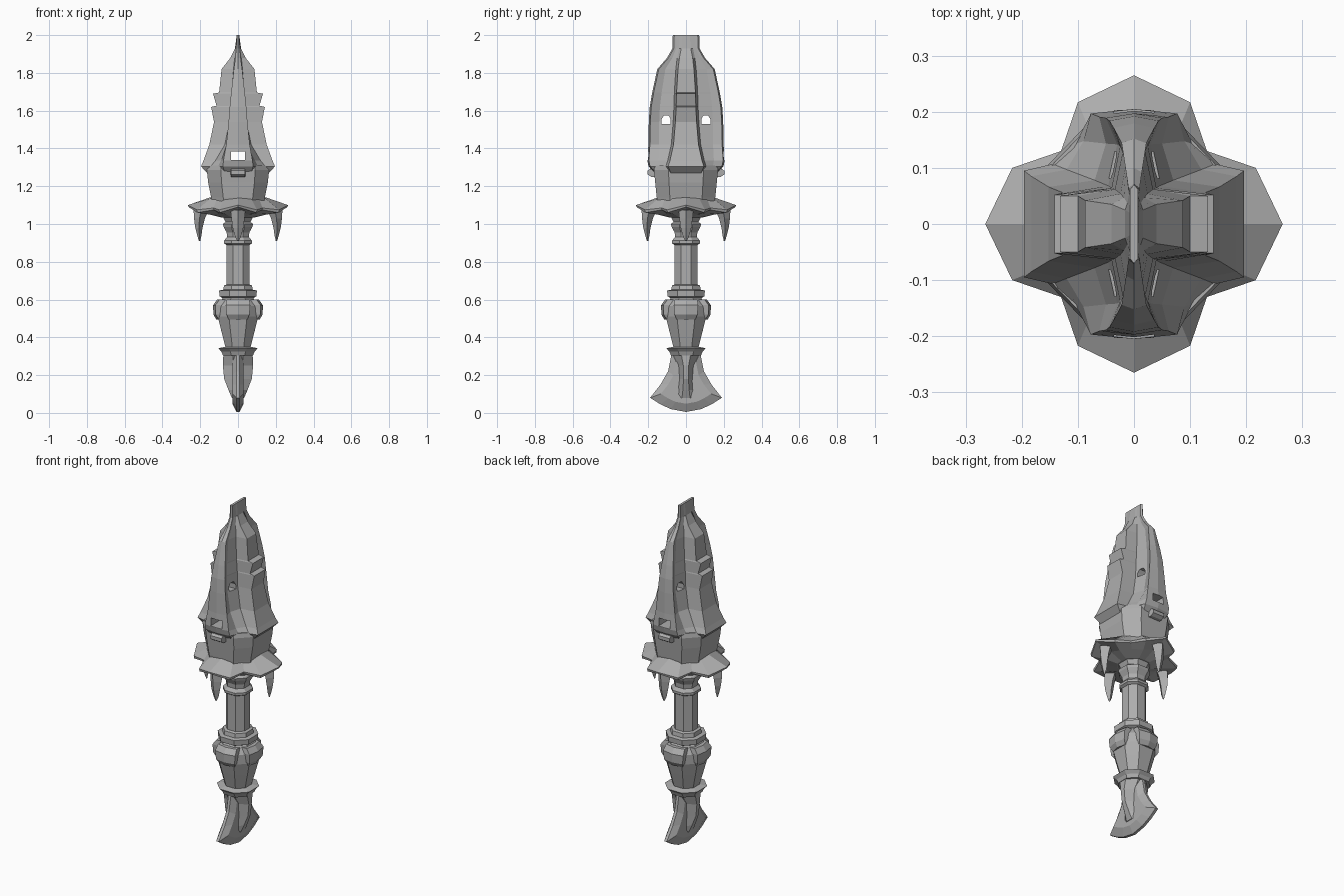
import bpy, bmesh, math
from mathutils import Matrix

stone = bpy.data.materials.new("grey stone")
stone.diffuse_color = (0.42, 0.42, 0.42, 1)


def loft(name, rings, spin=0):
    """Skin a list of equal-length rings of points and cap both ends."""
    bm = bmesh.new()
    vs = [[bm.verts.new(p) for p in r] for r in rings]
    n = len(rings[0])
    for a, b in zip(vs, vs[1:]):
        for i in range(n):
            j = (i + 1) % n
            bm.faces.new((a[i], a[j], b[j], b[i]))
    bm.faces.new(vs[0][::-1])
    bm.faces.new(vs[-1])
    bmesh.ops.rotate(bm, verts=bm.verts, cent=(0, 0, 0), matrix=Matrix.Rotation(spin, 3, 'Z'))
    bmesh.ops.recalc_face_normals(bm, faces=bm.faces)
    me = bpy.data.meshes.new(name)
    bm.to_mesh(me)
    bm.free()
    me.materials.append(stone)
    ob = bpy.data.objects.new(name, me)
    bpy.context.collection.objects.link(ob)
    return ob


def octagon(z, hx, hy=None, k=0.45):
    """Rectangle with chamfered corners; k is the flat share of each side."""
    hy = hx if hy is None else hy
    q = [(hx, -hy * k), (hx, hy * k), (hx * k, hy), (-hx * k, hy),
         (-hx, hy * k), (-hx, -hy * k), (-hx * k, -hy), (hx * k, -hy)]
    return [(x, y, z) for x, y in q]


def turned(name, prof, k=0.45):
    return loft(name, [octagon(*p, k=k) for p in prof])


def mirror4(quad):
    """Mirror a quadrant path (from +x round to +y) into a closed outline."""
    half = quad + [(-x, y, z) for x, y, z in reversed(quad) if x > 1e-6]
    return half + [(-x, -y, z) for x, y, z in half]


# Pommel: axe-shaped fin, bevelled towards its rim
edge = [(0, 0.005), (0.08, 0.02), (0.135, 0.045), (0.19, 0.08), (0.135, 0.15),
        (0.095, 0.22), (0.075, 0.32)]
edge = edge + [(-y, z) for y, z in reversed(edge[1:])]


def fin_layer(x, s):
    return [(x, y * s, 0.15 + (z - 0.15) * s) for y, z in edge]


loft("pommel_fin", [fin_layer(-0.03, 0.7), fin_layer(-0.008, 1),
                    fin_layer(0.008, 1), fin_layer(0.03, 0.7)])
turned("pommel_core", [(0.08, 0.033, 0.06), (0.12, 0.05, 0.048), (0.18, 0.073, 0.036),
                       (0.25, 0.08, 0.04), (0.32, 0.077, 0.075)], 0.35)

# Handle: rings, bulge, shaft and collar
turned("lower_ring", [(0.305, 0.08), (0.325, 0.088), (0.342, 0.104), (0.35, 0.07)])
turned("grip_bulge", [(0.345, 0.066), (0.44, 0.09), (0.51, 0.107), (0.565, 0.107), (0.62, 0.075)])
turned("upper_ring", [(0.605, 0.075), (0.617, 0.098), (0.648, 0.1), (0.652, 0.078),
                      (0.675, 0.074), (0.68, 0.06)])
turned("shaft", [(0.67, 0.06), (0.9, 0.06)])
turned("collar", [(0.89, 0.062), (0.898, 0.074), (0.912, 0.074), (0.93, 0.058), (0.955, 0.06),
                  (0.985, 0.076), (1.0, 0.08), (1.01, 0.066), (1.06, 0.09)])


def pad_ring(z, r0, r1, w):
    return [(r0, -w, z), (r0, w, z), (r1 - 0.012, w, z), (r1, 0, z), (r1 - 0.012, -w, z)]


def claw_ring(z, r0, r1, w):
    m = (r0 + r1) / 2
    return [(r0, 0, z), (m, w, z), (r1, 0, z), (m, -w, z)]


# Four grip pads and four claws
for i in range(4):
    a = i * math.pi / 2
    loft(f"grip_pad_{i}", [pad_ring(0.495, 0.09, 0.115, 0.05), pad_ring(0.52, 0.08, 0.13, 0.06),
                           pad_ring(0.57, 0.08, 0.132, 0.065), pad_ring(0.6, 0.06, 0.11, 0.06)], a)
    loft(f"claw_{i}", [claw_ring(1.075, 0.155, 0.235, 0.04), claw_ring(1.03, 0.175, 0.233, 0.035),
                       claw_ring(0.98, 0.188, 0.226, 0.028), claw_ring(0.94, 0.193, 0.216, 0.018),
                       claw_ring(0.91, 0.2, 0.207, 0.004)], a)

# Four-lobed guard


def guard_ring(tip, corner, valley, zt, zc, zv):
    c, s = corner
    return mirror4([(tip, 0.0001, zt), (c, s, zc), (valley, valley, zv), (s, c, zc), (0, tip, zt)])


loft("guard", [guard_ring(0.09, (0.085, 0.035), 0.063, 1.035, 1.035, 1.035),
               guard_ring(0.16, (0.15, 0.06), 0.105, 1.065, 1.05, 1.055),
               guard_ring(0.262, (0.215, 0.098), 0.128, 1.09, 1.06, 1.075),
               guard_ring(0.265, (0.217, 0.1), 0.13, 1.1, 1.075, 1.085),
               guard_ring(0.15, (0.145, 0.07), 0.11, 1.14, 1.135, 1.135)])

# Head drum below the blade
turned("head_drum", [(1.11, 0.14, 0.15), (1.14, 0.142, 0.155), (1.22, 0.158, 0.163),
                     (1.285, 0.165, 0.17), (1.31, 0.16, 0.165)], 0.55)

# Blade: cross-shaped section with a rib on each side and a fin front and back


def blade_ring(z, X, wy, v, u, wx, Y):
    return mirror4([(X, 0.0001, z), (X, wy, z), (v, wy + 0.012, z), (u, max(Y * 0.72, wy + 0.02), z),
                    (wx, Y - 0.008, z), (0, Y, z)])


blade = loft("blade", [blade_ring(*r) for r in [
    (1.27, 0.163, 0.08, 0.13, 0.1, 0.07, 0.168),
    (1.305, 0.196, 0.095, 0.145, 0.105, 0.08, 0.198),
    (1.335, 0.183, 0.085, 0.12, 0.09, 0.077, 0.205),
    (1.42, 0.152, 0.066, 0.07, 0.05, 0.062, 0.199),
    (1.54, 0.127, 0.056, 0.046, 0.03, 0.05, 0.197),
    (1.62, 0.142, 0.052, 0.04, 0.025, 0.044, 0.192),
    (1.626, 0.114, 0.052, 0.04, 0.025, 0.043, 0.191),
    (1.69, 0.132, 0.05, 0.034, 0.02, 0.037, 0.18),
    (1.696, 0.1, 0.05, 0.034, 0.02, 0.036, 0.179),
    (1.82, 0.087, 0.042, 0.024, 0.014, 0.022, 0.152),
    (1.88, 0.04, 0.035, 0.018, 0.011, 0.014, 0.1),
    (1.93, 0.016, 0.025, 0.012, 0.009, 0.01, 0.072),
    (2.0, 0.007, 0.02, 0.007, 0.007, 0.007, 0.07)]])

# Openings: one slot front to back, two eyes side to side


def cut(target, pts_a, pts_b):
    c = loft("cutter", [pts_a, pts_b])
    c.hide_render = True
    m = target.modifiers.new("cut", 'BOOLEAN')
    m.operation, m.solver, m.object = 'DIFFERENCE', 'EXACT', c
    bpy.context.view_layer.objects.active = target
    bpy.ops.object.modifier_apply(modifier=m.name)
    bpy.data.objects.remove(c)


slot = [(-0.036, 1.338), (0.036, 1.338), (0.036, 1.383), (-0.036, 1.383)]
cut(blade, [(x, -0.4, z) for x, z in slot], [(x, 0.4, z) for x, z in slot])
eye = [(-0.024, 1.53), (0.024, 1.53), (0.024, 1.555), (0.012, 1.575), (-0.012, 1.575), (-0.024, 1.555)]
for s in (-1, 1):
    e = [(s * (0.105 + y), z) for y, z in eye]
    cut(blade, [(-0.4, y, z) for y, z in e], [(0.4, y, z) for y, z in e])
    # Small ledge under the slot
    loft("slot_ledge", [[(x, s * y, z) for x, y in
                         ((-0.04, 0.15), (0.04, 0.15), (0.036, yo), (-0.036, yo))]
                        for z, yo in ((1.25, 0.185), (1.262, 0.203), (1.282, 0.203), (1.292, 0.19))])
